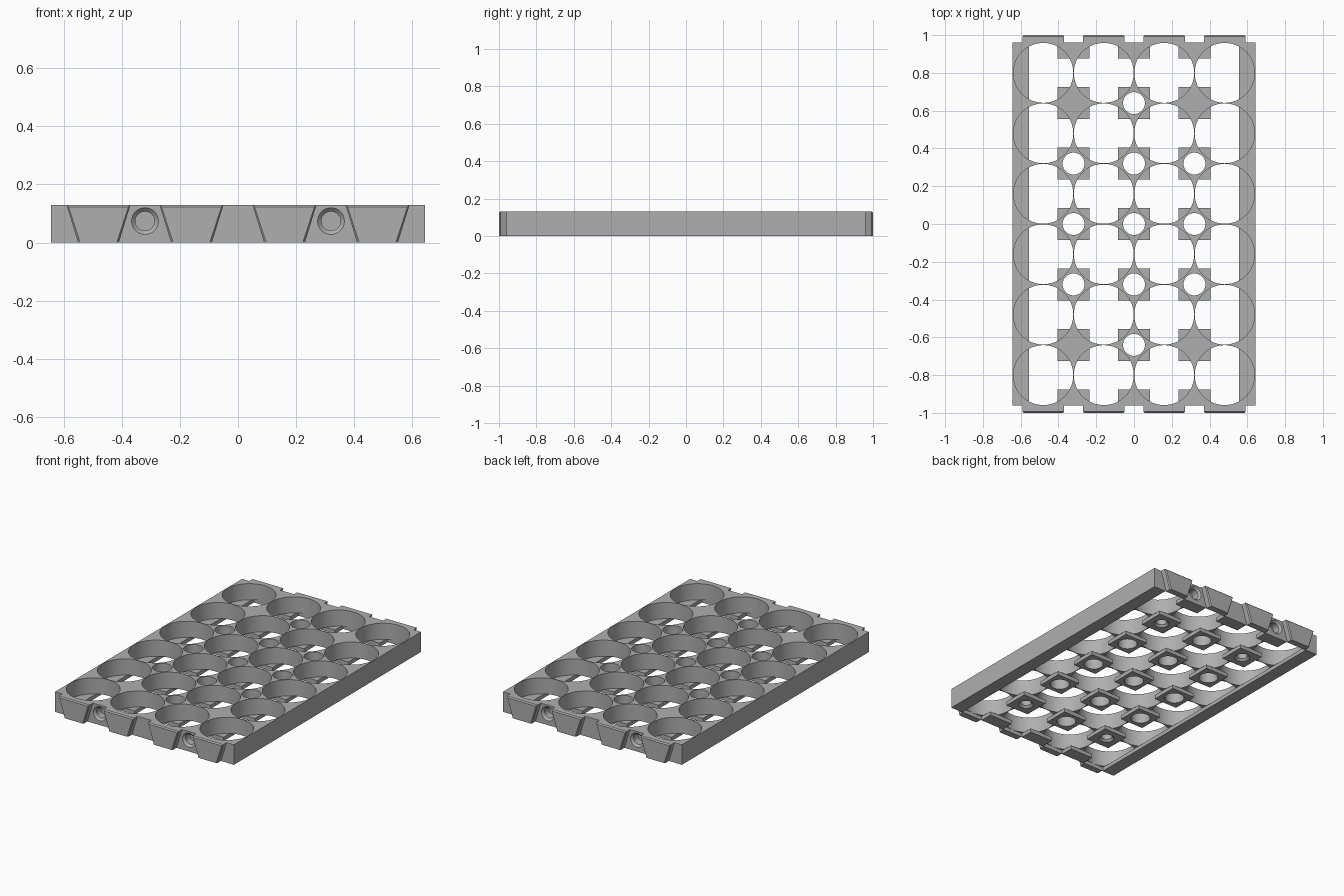
import bpy, bmesh, math
from mathutils import Matrix, Vector

if "Cube" in bpy.data.objects:
    bpy.data.objects.remove(bpy.data.objects["Cube"], do_unlink=True)

PITCH, CELL_R = 0.32, 0.1585
HALF_X, HALF_Y, TOP = 0.643, 0.96, 0.13
FLOOR = 0.025
PAD = 0.084            # half width of the square floor pads
RAIL = 0.557           # inner edge of the side rails
END = 0.9585           # inner face of the end walls

grey = bpy.data.materials.new("plain grey")
grey.use_nodes = True
grey.diffuse_color = (0.43, 0.43, 0.43, 1)
grey.node_tree.nodes["Principled BSDF"].inputs["Base Color"].default_value = grey.diffuse_color


def finish(name, bm):
    bmesh.ops.recalc_face_normals(bm, faces=bm.faces[:])
    mesh = bpy.data.meshes.new(name)
    bm.to_mesh(mesh)
    bm.free()
    mesh.materials.append(grey)
    ob = bpy.data.objects.new(name, mesh)
    bpy.context.collection.objects.link(ob)
    return ob


def add_box(bm, x0, x1, y0, y1, z0, z1):
    size = Matrix.Diagonal((x1 - x0, y1 - y0, z1 - z0, 1))
    centre = Vector((x0 + x1, y0 + y1, z0 + z1)) / 2
    bmesh.ops.create_cube(bm, size=1, matrix=Matrix.Translation(centre) @ size)


def add_lathe(bm, profile, place, sides=48):
    """Closed solid turned around local z from (radius, height) pairs."""
    rings = [[bm.verts.new(place @ Vector((r * math.cos(a), r * math.sin(a), h)))
              for a in (math.tau * i / sides for i in range(sides))]
             for r, h in profile]
    for low, high in zip(rings, rings[1:]):
        for i in range(sides):
            j = (i + 1) % sides
            bm.faces.new((low[i], low[j], high[j], high[i]))
    bm.faces.new(rings[0][::-1])
    bm.faces.new(rings[-1])


def cut(target, bm):
    cutter = finish("cutter", bm)
    cutter.hide_render = True
    mod = target.modifiers.new("cut", "BOOLEAN")
    mod.operation, mod.solver, mod.object = "DIFFERENCE", "EXACT", cutter
    bpy.context.view_layer.objects.active = target
    bpy.ops.object.modifier_apply(modifier=mod.name)
    bpy.data.objects.remove(cutter, do_unlink=True)


# Tray block
bm = bmesh.new()
add_box(bm, -HALF_X, HALF_X, -HALF_Y, HALF_Y, 0, TOP)
tray = finish("tray", bm)

# Round cells, four across and six deep
columns = [PITCH * (i - 1.5) for i in range(4)]
rows = [PITCH * (j - 2.5) for j in range(6)]
bm = bmesh.new()
for x in columns:
    for y in rows:
        add_lathe(bm, [(CELL_R, FLOOR), (CELL_R, TOP + 0.1)], Matrix.Translation((x, y, 0)), 64)
cut(tray, bm)

# Floor openings, leaving square pads and side rails
slot = PITCH / 2 - PAD
bm = bmesh.new()
for y in rows:
    add_box(bm, -RAIL, RAIL, y - slot, y + slot, -0.1, FLOOR + 0.0005)
cut(tray, bm)
bm = bmesh.new()
for x in columns:
    x0 = -RAIL if x == columns[0] else x - slot
    x1 = RAIL if x == columns[-1] else x + slot
    add_box(bm, x0, x1, -END, END, -0.1, FLOOR + 0.0005)
cut(tray, bm)

# Through holes between cells, and blind screw holes
SCREW = [(0.056, -0.01), (0.046, 0), (0.033, 0.013), (0.033, 0.06)]
bm = bmesh.new()
for i in (-1, 0, 1):
    for j in range(-2, 3):
        place = Matrix.Translation((i * PITCH, j * PITCH, 0))
        blind = i != 0 and abs(j) == 2
        add_lathe(bm, SCREW if blind else [(0.058, -0.1), (0.058, TOP + 0.1)], place)
for side in (-1, 1):
    for x in (-PITCH, PITCH):
        turn = Matrix.Rotation(side * math.pi / 2, 4, "X")
        add_lathe(bm, SCREW, Matrix.Translation((x, side * HALF_Y, 0.074)) @ turn)
cut(tray, bm)

# Tapered tabs along both ends, with a chamfered outer edge
def tab(name, x, side):
    bm = bmesh.new()
    rings = []
    for y, inset in ((END + 0.0005, 0), (0.993, 0), (1.0, 0.007)):
        wide, narrow = 0.11 - inset, 0.07 - inset
        outline = [(-narrow, 0), (narrow, 0), (wide, TOP - inset), (-wide, TOP - inset)]
        rings.append([bm.verts.new((x + px, side * y, pz)) for px, pz in outline])
    for a, b in zip(rings, rings[1:]):
        for i in range(4):
            j = (i + 1) % 4
            bm.faces.new((a[i], a[j], b[j], b[i]))
    bm.faces.new(rings[0])
    bm.faces.new(rings[-1])
    return finish(name, bm)


for n, x in enumerate(columns):
    tab(f"front_tab_{n + 1}", x, -1)
    tab(f"back_tab_{n + 1}", x, 1)

# Smooth round walls, sharp edges
bpy.ops.object.select_all(action="DESELECT")
tray.select_set(True)
bpy.context.view_layer.objects.active = tray
bpy.ops.object.shade_smooth_by_angle(angle=math.radians(30))
